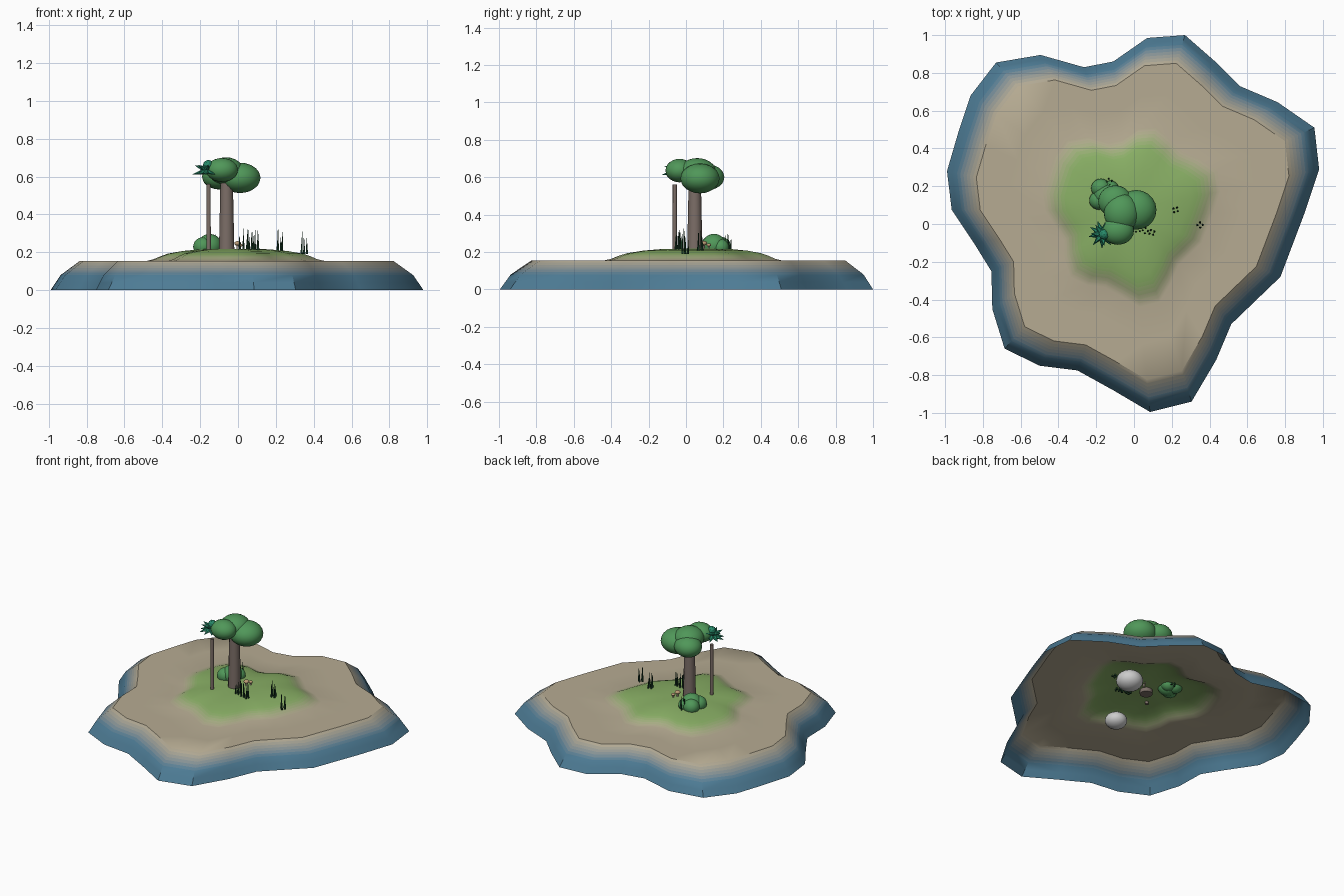
import bpy, bmesh, math, random
from mathutils import Matrix, Vector

if "Cube" in bpy.data.objects:
    bpy.data.objects.remove(bpy.data.objects["Cube"])

random.seed(4)
mats = {}

def material(c):
    key = tuple(round(v, 3) for v in c)
    if key not in mats:
        m = bpy.data.materials.new("colour_%d" % len(mats))
        m.diffuse_color = (*key, 1)
        m.use_nodes = True
        m.node_tree.nodes["Principled BSDF"].inputs["Base Color"].default_value = m.diffuse_color
        mats[key] = m
    return mats[key]

def finish(bm, name, colour=None, smooth=True):
    me = bpy.data.meshes.new(name)
    bm.to_mesh(me)
    bm.free()
    ob = bpy.data.objects.new(name, me)
    bpy.context.collection.objects.link(ob)
    if colour:
        me.materials.append(material(colour))
    for p in me.polygons:
        p.use_smooth = smooth
    return ob

def blobs(name, items, colour=None):
    """Group of ellipsoids: (centre, radii)."""
    bm = bmesh.new()
    for c, r in items:
        bmesh.ops.create_icosphere(bm, subdivisions=3, radius=1,
                                   matrix=Matrix.Translation(c) @ Matrix.Diagonal((*r, 1)))
    return finish(bm, name, colour)

def post(name, x, y, z0, z1, r0, r1, colour, seg=12):
    bm = bmesh.new()
    bmesh.ops.create_cone(bm, cap_ends=True, segments=seg, radius1=r0, radius2=r1, depth=z1 - z0,
                          matrix=Matrix.Translation((x, y, (z0 + z1) / 2)))
    ob = finish(bm, name, colour)
    for p in ob.data.polygons:
        p.use_smooth = abs(p.normal.z) < 0.9
    return ob

BLUE, SAND, GRASS = Vector((.075, .2, .3)), Vector((.47, .41, .29)), Vector((.25, .43, .13))
LEAF, TEAL, BARK = (.08, .31, .1), (.02, .25, .14), (.2, .155, .135)
BLADE, CAP = (.012, .06, .025), (.5, .33, .18)

# Island: shore outline shrunk ring by ring, an open shell below
outline = [(.27, 1), (.43, .86), (.56, .73), (.76, .645), (.955, .51), (.98, .29), (.9, .05),
           (.775, -.28), (.65, -.4), (.515, -.53), (.435, -.72), (.305, -.94), (.085, -.995),
           (-.11, -.88), (-.3, -.775), (-.5, -.75), (-.685, -.66), (-.75, -.45), (-.755, -.25),
           (-.845, -.105), (-.965, .075), (-.99, .28), (-.93, .485), (-.865, .68), (-.73, .855),
           (-.495, .895), (-.265, .83), (-.11, .86), (.07, .985)]
profile = [(1, 0, BLUE), (.945, .08, BLUE), (.84, .155, SAND), (.475, .155, SAND),
           (.44, .163, SAND.lerp(GRASS, .25)), (.40, .18, SAND.lerp(GRASS, .65)),
           (.36, .193, GRASS), (.28, .207, GRASS), (.18, .216, GRASS), (.03, .218, GRASS)]
rings = [profile[0]]
for a, b in zip(profile, profile[1:]):
    n = 6 if a[2] == BLUE and b[2] == SAND else 2
    for k in range(1, n + 1):
        t = k / n
        rings.append((a[0] + (b[0] - a[0]) * t, a[1] + (b[1] - a[1]) * t, a[2].lerp(b[2], t)))
cx, cy = -.02, .067
bm = bmesh.new()
loops = [[bm.verts.new((cx + (x - cx) * s, cy + (y - cy) * s, z)) for x, y in outline]
         for s, z, c in rings]
palette = []
N = len(outline)
for i in range(len(rings) - 1):
    m = material((rings[i][2] + rings[i + 1][2]) / 2)
    if m not in palette:
        palette.append(m)
    lo, hi = loops[i], loops[i + 1]
    for j in range(N):
        k = (j + 1) % N
        bm.faces.new((lo[k], lo[j], hi[j], hi[k])).material_index = palette.index(m)
bm.faces.new(list(reversed(loops[-1]))).material_index = palette.index(m)
island = finish(bm, "island")
for m in palette:
    island.data.materials.append(m)
bpy.context.view_layer.objects.active = island
island.select_set(True)
bpy.ops.object.shade_smooth_by_angle(angle=math.radians(35))

# Broad tree
post("tree_trunk", -.06, .047, .19, .57, .041, .033, BARK)
blobs("tree_canopy", [((.012, .075, .593), (.107, .105, .08)),
                      ((-.065, .06, .63), (.095, .1, .072)),
                      ((-.085, -.035, .635), (.085, .075, .063)),
                      ((-.1, .12, .6), (.09, .085, .068))], LEAF)

# Slender palm: trunk and two tiers of pointed fronds
post("palm_trunk", -.155, -.06, .2, .56, .012, .011, BARK, 10)
bm = bmesh.new()
for count, tilt, z, length in ((9, -14, .63, .075), (7, 22, .635, .065)):
    for i in range(count):
        place = (Matrix.Translation((-.168, -.055, z))
                 @ Matrix.Rotation(math.tau * (i + tilt * .02) / count, 4, 'Z')
                 @ Matrix.Rotation(math.radians(90 - tilt), 4, 'Y')
                 @ Matrix.Diagonal((.8, 1, 1, 1)) @ Matrix.Translation((0, 0, length / 2)))
        bmesh.ops.create_cone(bm, cap_ends=True, segments=6, radius1=.024, radius2=.001,
                              depth=length, matrix=place)
bmesh.ops.create_icosphere(bm, subdivisions=2, radius=.028,
                           matrix=Matrix.Translation((-.158, -.055, .66)))
finish(bm, "palm_fronds", TEAL, False)

# Bush and buried rocks
blobs("bush", [((-.15, .15, .235), (.065, .065, .062)), ((-.185, .125, .23), (.052, .05, .05)),
               ((-.175, .19, .23), (.052, .05, .05)), ((-.125, .185, .225), (.045, .045, .045))], LEAF)
blobs("rock_large", [((.195, .19, .13), (.085, .085, .065))])
blobs("rock_small", [((-.05, -.235, .12), (.07, .07, .052))])

# Mushrooms
for i, (x, y, s) in enumerate(((-.002, .095, 1), (.012, .122, .7))):
    post("mushroom_stem_%d" % i, x, y, .2, .215 + .028 * s, .006 * s, .005 * s, (.6, .5, .4), 8)
    blobs("mushroom_cap_%d" % i, [((x, y, .215 + .032 * s), (.018 * s, .018 * s, .012 * s))], CAP)

# Grass tufts: thin leaning blades
for i, (x, y, z) in enumerate(((.35, -.005, .2), (.22, .075, .21), (.095, -.045, .21),
                               (.06, -.035, .21), (.02, -.03, .21), (-.13, .225, .21))):
    bm = bmesh.new()
    for k in range(4):
        a = math.tau * k / 4 + i
        h = random.uniform(.075, .125)
        place = (Matrix.Translation((x + .014 * math.cos(a), y + .014 * math.sin(a), z - .01))
                 @ Matrix.Rotation(random.uniform(-.06, .06), 4, 'X')
                 @ Matrix.Rotation(random.uniform(-.06, .06), 4, 'Y')
                 @ Matrix.Translation((0, 0, h / 2)))
        bmesh.ops.create_cone(bm, cap_ends=True, segments=5, radius1=.0065, radius2=.0005,
                              depth=h, matrix=place)
    finish(bm, "grass_tuft_%d" % i, BLADE, False)
